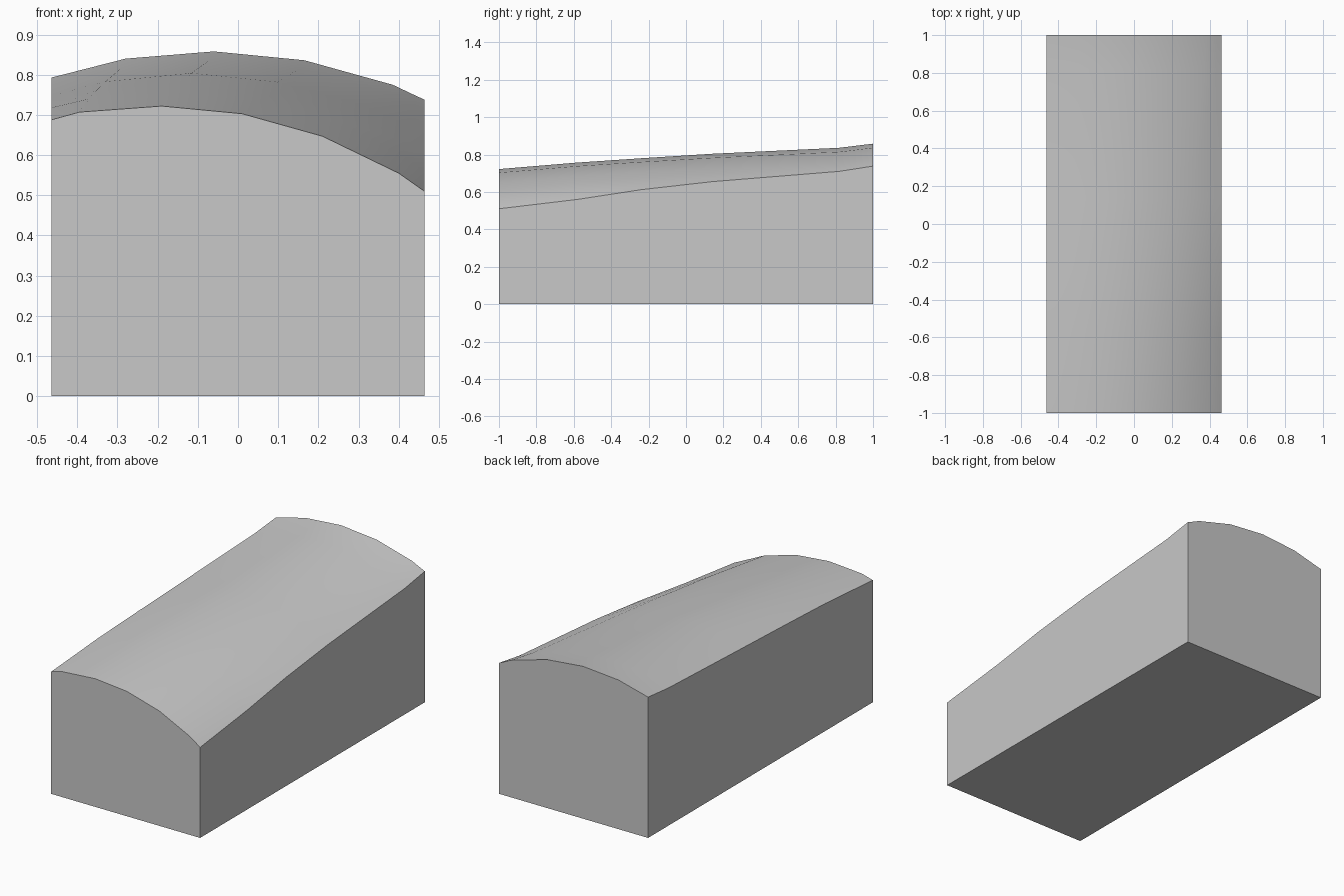
import bpy
import bmesh
import math

cube = bpy.data.objects.get("Cube")
if cube:
    bpy.data.objects.remove(cube, do_unlink=True)

# Plain grey material
grey = bpy.data.materials.new("light grey")
grey.use_nodes = True
colour = (0.58, 0.58, 0.58, 1.0)
grey.diffuse_color = colour
grey.node_tree.nodes["Principled BSDF"].inputs["Base Color"].default_value = colour

# Column positions drift towards +x from the front to the back
FRONT_X = [-0.464, -0.395, -0.19, 0.01, 0.21, 0.40, 0.464]
BACK_X = [-0.464, -0.28, -0.06, 0.165, 0.385, 0.44, 0.464]

# Crowned cross-sections: y position and top heights from -x to +x
SECTIONS = [
    (-1.00, [0.688, 0.707, 0.722, 0.703, 0.647, 0.555, 0.510]),
    (-0.58, [0.718, 0.740, 0.757, 0.738, 0.684, 0.600, 0.560]),
    (-0.24, [0.733, 0.762, 0.780, 0.760, 0.706, 0.637, 0.612]),
    (0.14, [0.748, 0.783, 0.804, 0.782, 0.725, 0.674, 0.655]),
    (0.82, [0.776, 0.817, 0.836, 0.814, 0.755, 0.724, 0.710]),
    (1.00, [0.793, 0.840, 0.858, 0.836, 0.775, 0.749, 0.738]),
]

bm = bmesh.new()

# Curved top surface
rows = []
for y, heights in SECTIONS:
    t = (y + 1) / 2
    rows.append([bm.verts.new((a + (b - a) * t, y, z))
                 for a, b, z in zip(FRONT_X, BACK_X, heights)])
for near, far in zip(rows, rows[1:]):
    for i in range(len(near) - 1):
        bm.faces.new((near[i], near[i + 1], far[i + 1], far[i]))

# Flat base and four upright walls
corners = [rows[0][0], rows[0][-1], rows[-1][-1], rows[-1][0]]
base = [bm.verts.new((v.co.x, v.co.y, 0)) for v in corners]
rims = [rows[0], [r[-1] for r in rows], rows[-1][::-1], [r[0] for r in rows][::-1]]
for i, rim in enumerate(rims):
    bm.faces.new([base[i], base[(i + 1) % 4]] + rim[::-1])
bm.faces.new(base[::-1])
bmesh.ops.recalc_face_normals(bm, faces=bm.faces)

mesh = bpy.data.meshes.new("crowned_block")
bm.to_mesh(mesh)
bm.free()
mesh.materials.append(grey)
block = bpy.data.objects.new("crowned_block", mesh)
bpy.context.collection.objects.link(block)

# Smooth crown with crisp outer edges
bpy.ops.object.select_all(action="DESELECT")
block.select_set(True)
bpy.context.view_layer.objects.active = block
bpy.ops.object.shade_smooth_by_angle(angle=math.radians(30))
